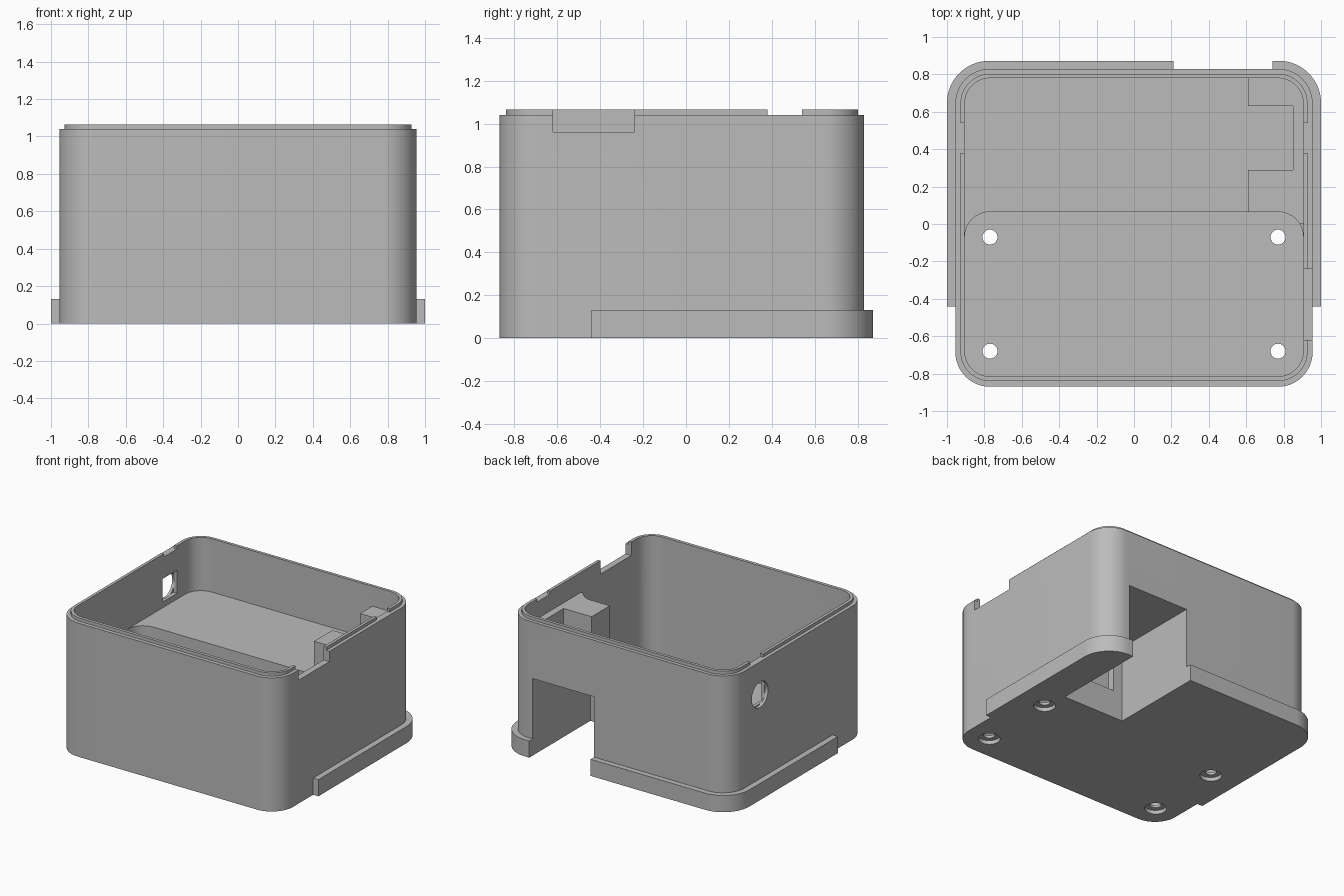
import bpy
import bmesh
from math import cos, sin, pi, radians

old = bpy.data.objects.get("Cube")
if old:
    bpy.data.objects.remove(old, do_unlink=True)

grey = bpy.data.materials.new("plain grey")
grey.use_nodes = True
GREY = (0.5, 0.5, 0.5, 1)
grey.diffuse_color = GREY
grey.node_tree.nodes["Principled BSDF"].inputs["Base Color"].default_value = GREY


def prism(name, x, y, z, r=0):
    """Upright block spanning the x, y and z ranges, with rounded vertical edges."""
    steps = 16 if r else 0
    bm = bmesh.new()
    ring = []
    corners = [(x[1] - r, y[1] - r), (x[0] + r, y[1] - r),
               (x[0] + r, y[0] + r), (x[1] - r, y[0] + r)]
    for i, (cx, cy) in enumerate(corners):
        for k in range(steps + 1):
            a = (i + (k / steps if steps else 0)) * pi / 2
            ring.append(bm.verts.new((cx + r * cos(a), cy + r * sin(a), z[0])))
    base = bm.faces.new(ring)
    top = bmesh.ops.extrude_face_region(bm, geom=[base])["geom"]
    for v in top:
        if isinstance(v, bmesh.types.BMVert):
            v.co.z = z[1]
    bmesh.ops.recalc_face_normals(bm, faces=bm.faces)
    mesh = bpy.data.meshes.new(name)
    bm.to_mesh(mesh)
    bm.free()
    mesh.materials.append(grey)
    obj = bpy.data.objects.new(name, mesh)
    bpy.context.collection.objects.link(obj)
    return obj


def cylinder(name, r, depth, centre, rotation=(0, 0, 0)):
    bpy.ops.mesh.primitive_cylinder_add(vertices=48, radius=r, depth=depth,
                                        location=centre, rotation=rotation)
    obj = bpy.context.object
    obj.name = name
    obj.data.materials.append(grey)
    return obj


def carve(obj, cutter, operation='DIFFERENCE'):
    """Apply a boolean and discard its cutter."""
    bpy.context.view_layer.objects.active = obj
    mod = obj.modifiers.new("cut", 'BOOLEAN')
    mod.operation = operation
    mod.solver = 'EXACT'
    mod.object = cutter
    bpy.ops.object.modifier_apply(modifier=mod.name)
    bpy.data.objects.remove(cutter, do_unlink=True)


INNER_X = (-0.905, 0.905)


def outer(z):
    return prism("outer_shape", (-0.955, 0.955), (-0.87, 0.83), z, 0.185)


def cavity(z):
    return prism("cavity", INNER_X, (-0.815, 0.78), z, 0.135)


def front_pocket():
    return prism("front_pocket", INNER_X, (-0.815, 0.065), (0.05, 1.2), 0.135)


def rear_channel():
    return prism("rear_channel", (0.21, 0.74), (0.12, 1), (-0.1, 0.6))


def side_notch():
    return prism("side_notch", (0.8, 1.1), (-0.62, -0.24), (0.96, 1.2))


# Case body with raised rear deck and deep front pocket
body = outer((0, 1.04))
body.name = "case_body"
carve(body, cavity((0.65, 1.2)))
carve(body, front_pocket())
carve(body, rear_channel())
carve(body, side_notch())

# Cable window between channel and pocket
carve(body, prism("cable_window", (0.29, 0.66), (0, 0.2), (0.22, 0.5)))

# Round side port with square inner recess
carve(body, cylinder("side_port", 0.1, 0.2, (-1.03, 0.455, 0.785), (0, pi / 2, 0)))
carve(body, prism("port_recess", (-0.935, -0.85), (0.365, 0.545), (0.695, 0.875)))

# Screw holes with counterbores underneath
for x in (-0.77, 0.77):
    for y in (-0.07, -0.68):
        carve(body, cylinder("screw_hole", 0.04, 0.3, (x, y, 0)))
        carve(body, cylinder("counterbore", 0.078, 0.06, (x, y, 0)))

# Thin lip around the rim, with gaps at the sides
lip = prism("rim_lip", (-0.928, 0.928), (-0.84, 0.803), (1.04, 1.065), 0.158)
carve(lip, cavity((0.9, 1.2)))
carve(lip, side_notch())
carve(lip, prism("lip_gap", (-1.1, 1.1), (0.38, 0.54), (1, 1.2)))

# Skirt around the rear of the base
skirt = prism("base_skirt", (-1, 1), (-0.8, 0.872), (0, 0.13), 0.225)
carve(skirt, outer((-0.1, 0.3)))
carve(skirt, prism("skirt_front", (-1.1, 1.1), (-1.1, -0.44), (-0.1, 0.3)))
carve(skirt, rear_channel())

# Mounting block on the side of the rear deck
block = prism("mounting_block", (-0.91, 0.91), (-0.82, 0.785), (0.64, 0.91), 0.135)
carve(block, prism("block_limits", (0.61, 1), (0, 1), (0.5, 1)), 'INTERSECT')
carve(block, front_pocket())
carve(block, prism("block_notch", (0.5, 0.85), (0.29, 0.63), (0.5, 1)))

for obj in (body, lip, skirt, block):
    bpy.ops.object.select_all(action='DESELECT')
    obj.select_set(True)
    bpy.context.view_layer.objects.active = obj
    bpy.ops.object.shade_smooth_by_angle(angle=radians(30))
